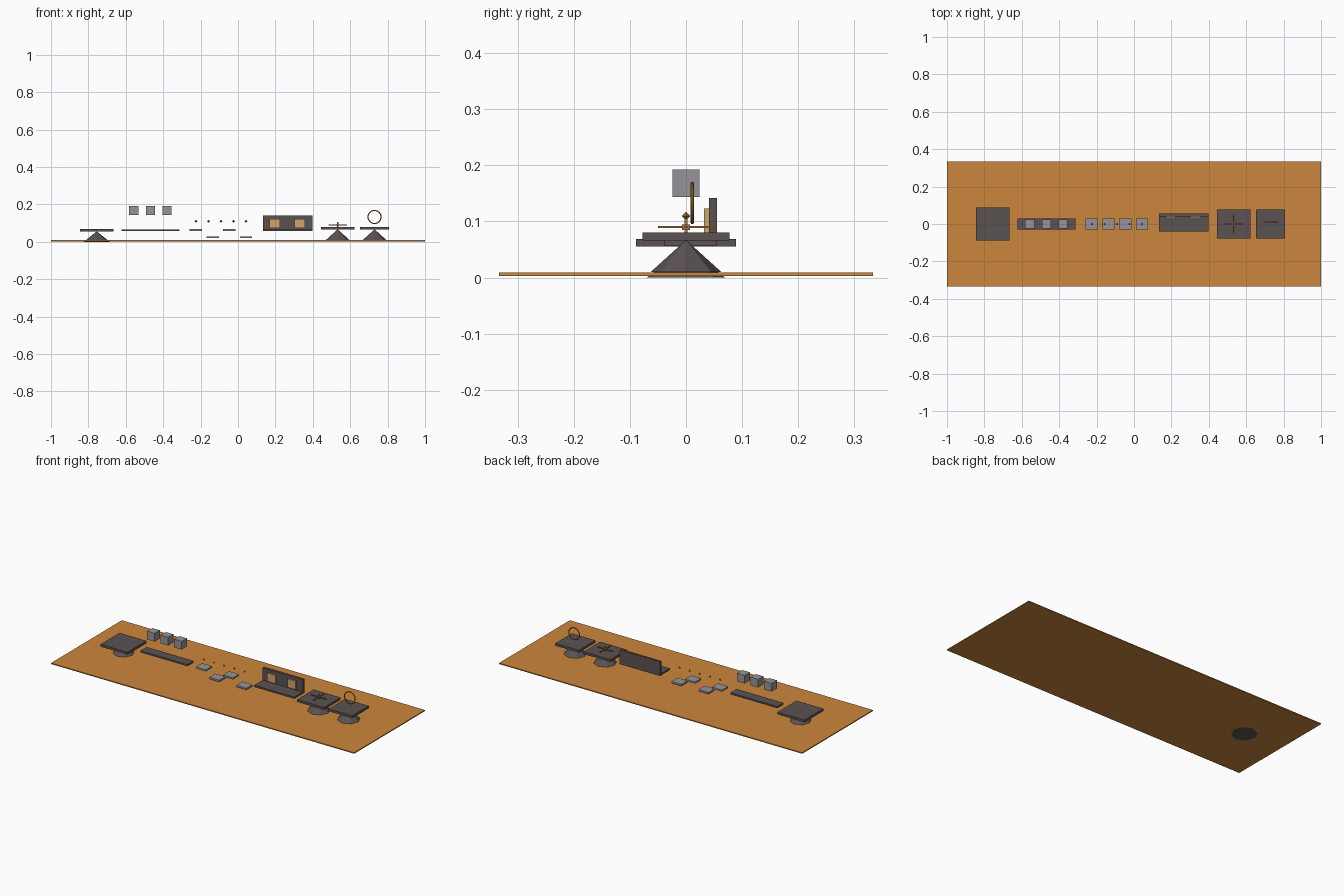
import bpy, math

old = bpy.data.objects.get("Cube")
if old:
    bpy.data.objects.remove(old, do_unlink=True)


def material(name, rgb):
    m = bpy.data.materials.new(name)
    m.use_nodes = True
    m.diffuse_color = (*rgb, 1)
    m.node_tree.nodes["Principled BSDF"].inputs["Base Color"].default_value = (*rgb, 1)
    return m


orange = material("orange ground", (0.60, 0.24, 0.045))
dark = material("dark stone", (0.105, 0.085, 0.085))
grey = material("light grey stone", (0.30, 0.30, 0.32))
tan = material("tan panel", (0.65, 0.38, 0.14))
bronze = material("bronze", (0.42, 0.18, 0.04))


def finish(name, mat):
    ob = bpy.context.object
    ob.name = name
    ob.data.materials.append(mat)
    return ob


def box(name, mat, center, size):
    bpy.ops.mesh.primitive_cube_add(size=1, location=center)
    bpy.context.object.scale = size
    return finish(name, mat)


def cone(name, mat, center, z0, z1, radius, sides=8):
    bpy.ops.mesh.primitive_cone_add(vertices=sides, radius1=radius, radius2=0,
                                    depth=z1 - z0, location=(*center, (z0 + z1) / 2))
    return finish(name, mat)


# Ground slab
box("ground", orange, (0, 0, 0.006), (2, 0.667, 0.006))

# Floating platforms on eight-sided cones
for label, x, size, radius, base, deck in (("start", -0.755, 0.178, 0.07, 0, 0.062),
                                           ("turnstile", 0.533, 0.178, 0.063, 0.01, 0.073),
                                           ("goal", 0.73, 0.156, 0.063, 0.01, 0.073)):
    depth = min(size, 0.178) if label == "start" else 0.156
    box(label + "_platform", dark, (x, 0, deck), (size, depth, 0.014))
    cone(label + "_cone", dark, (x, 0), base, deck - 0.006, radius)

# Long bridge with three hovering blocks
box("bridge", dark, (-0.468, 0, 0.062), (0.31, 0.058, 0.01))
for i in range(3):
    box(f"hovering_block_{i + 1}", grey, (-0.557 + 0.089 * i, 0, 0.168), (0.049,) * 3)

# Stepping slabs, alternating high and low
for i in range(4):
    box(f"stepping_slab_{i + 1}", grey, (-0.225 + 0.0892 * i, 0, 0.025 if i % 2 else 0.063),
        (0.066, 0.058, 0.01))

# Row of small gems
for i in range(5):
    bpy.ops.mesh.primitive_cone_add(vertices=4, radius1=0.0075, radius2=0, depth=0.0075,
                                    location=(-0.225 + 0.067 * i, 0, 0.11))
    gem = finish(f"gem_{i + 1}", bronze)
    for v in gem.data.vertices:
        v.co.z += 0.00375
    mirror = gem.modifiers.new("lower half", "MIRROR")
    mirror.use_axis = (False, False, True)

# Floor with back wall and two panels
box("wall_floor", dark, (0.266, 0.008, 0.062), (0.266, 0.094, 0.01))
box("back_wall", dark, (0.266, 0.048, 0.1), (0.266, 0.014, 0.084))
for side, x in (("right", 0.196), ("left", 0.33)):
    box(side + "_wall_panel", tan, (x, 0.0365, 0.098), (0.055, 0.009, 0.05))

# Turnstile: post, hub and crossed bars
box("turnstile_post", bronze, (0.533, 0, 0.092), (0.006, 0.006, 0.026))
box("turnstile_hub", bronze, (0.533, 0, 0.09), (0.014, 0.014, 0.01))
box("turnstile_bar_across", bronze, (0.533, 0, 0.09), (0.1, 0.005, 0.004))
box("turnstile_bar_along", bronze, (0.533, 0, 0.09), (0.005, 0.1, 0.004))

# Upright goal ring
bpy.ops.mesh.primitive_torus_add(major_segments=32, minor_segments=8, major_radius=0.035,
                                 minor_radius=0.003, location=(0.73, 0.011, 0.133),
                                 rotation=(math.pi / 2, 0, 0))
finish("goal_ring", bronze)
bpy.ops.object.shade_smooth_by_angle()
